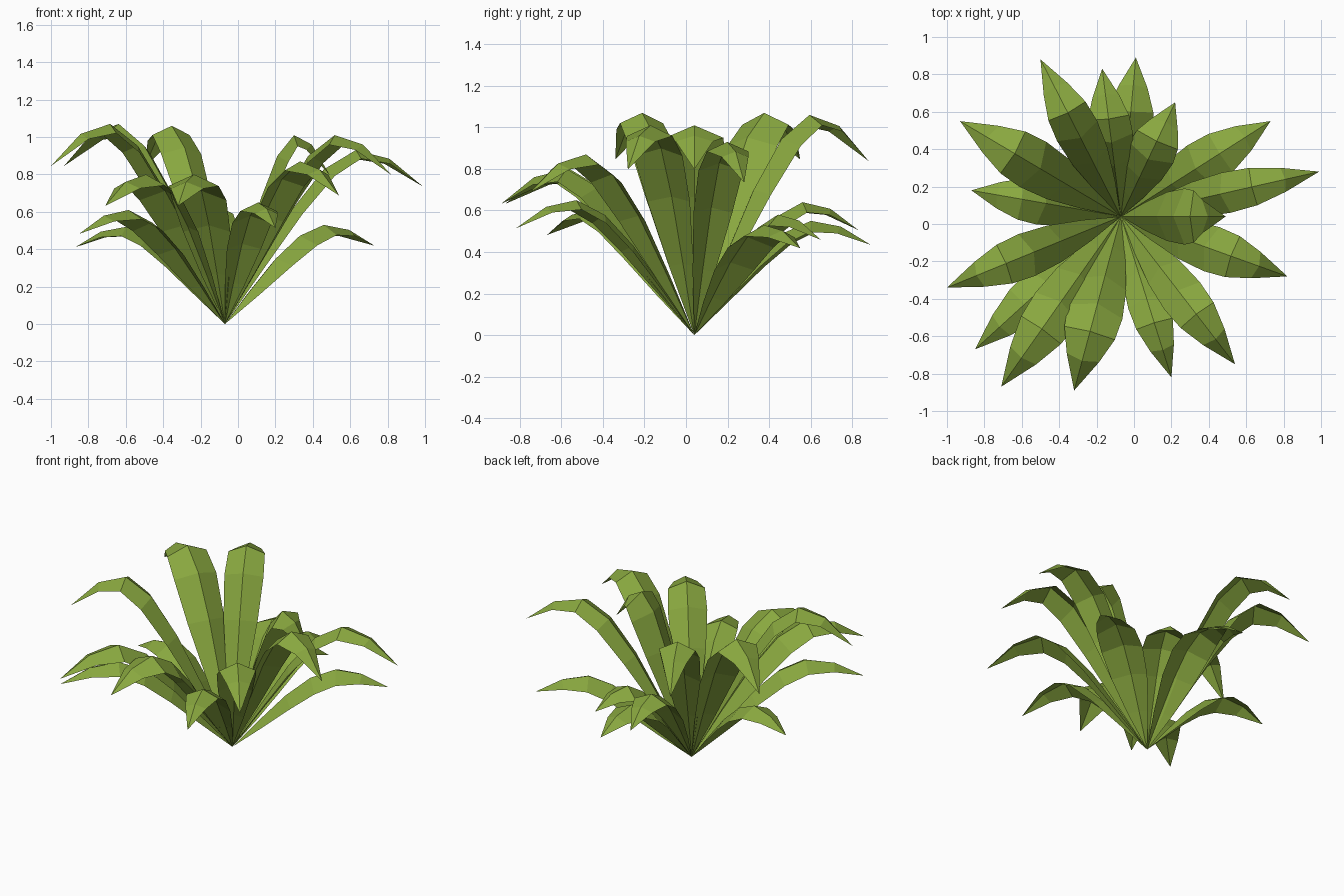
import bpy, bmesh
from mathutils import Vector

cube = bpy.data.objects.get("Cube")
if cube:
    bpy.data.objects.remove(cube, do_unlink=True)

green = bpy.data.materials.new("leaf_green")
green.use_nodes = True
colour = (0.25, 0.39, 0.05, 1)
green.diffuse_color = colour
bsdf = green.node_tree.nodes["Principled BSDF"]
bsdf.inputs["Base Color"].default_value = colour
bsdf.inputs["Roughness"].default_value = 0.9

ROOT = Vector((-0.07, 0.04, 0))
# Arching leaf template: reach, height and half width, as shares of the full size
STATIONS = [(0, 0, 0), (0.17, 0.34, 0.5), (0.34, 0.66, 0.87), (0.5, 0.89, 1),
            (0.66, 1, 0.93), (0.83, 0.95, 0.6), (1, 0.79, 0)]
FOLD = 0.45


def leaf(name, x, y, peak, half):
    """One arching leaf, folded like a roof along its midrib."""
    reach = Vector((x, y, 0)) - ROOT
    out = reach.normalized()
    side = Vector((-out.y, out.x, 0))
    up = Vector((0, 0, 1))
    mid = [ROOT + reach * r + up * (peak * h) for r, h, w in STATIONS]
    bm = bmesh.new()
    rows = []
    for i, (r, h, w) in enumerate(STATIONS):
        if w == 0:
            rows.append([bm.verts.new(mid[i])] * 3)
            continue
        along = (mid[i + 1] - mid[i - 1]).normalized()
        normal = along.cross(side)
        drop = normal * (-FOLD * half * w)
        rows.append([bm.verts.new(mid[i] + side * (s * half * w) + drop * abs(s))
                     for s in (-1, 0, 1)])
    for a, b in zip(rows, rows[1:]):
        for k in (0, 1):
            corners = [a[k], b[k], b[k + 1], a[k + 1]]
            bm.faces.new(list(dict.fromkeys(corners)))
    mesh = bpy.data.meshes.new(name)
    bm.to_mesh(mesh)
    bm.free()
    mesh.materials.append(green)
    bpy.context.collection.objects.link(bpy.data.objects.new(name, mesh))


# Leaves around the rosette: tip x, tip y, peak height, half width
LEAVES = [
    (0.99, 0.28, 0.93, 0.11), (0.73, 0.55, 0.53, 0.13),
    (0.22, 0.65, 0.58, 0.13), (0.01, 0.89, 0.55, 0.13),
    (-0.17, 0.83, 0.64, 0.12), (-0.50, 0.88, 1.06, 0.12),
    (-0.93, 0.55, 1.07, 0.14), (-0.87, 0.18, 0.52, 0.12),
    (-1.0, -0.34, 1.07, 0.12), (-0.85, -0.67, 0.61, 0.12),
    (-0.71, -0.87, 0.80, 0.14), (-0.32, -0.89, 0.80, 0.15),
    (0.20, -0.82, 0.65, 0.11), (0.54, -0.75, 0.87, 0.12),
    (0.82, -0.28, 1.01, 0.125), (0.49, 0.04, 1.01, 0.15),
]
for number, spec in enumerate(LEAVES, 1):
    leaf(f"leaf_{number}", *spec)
